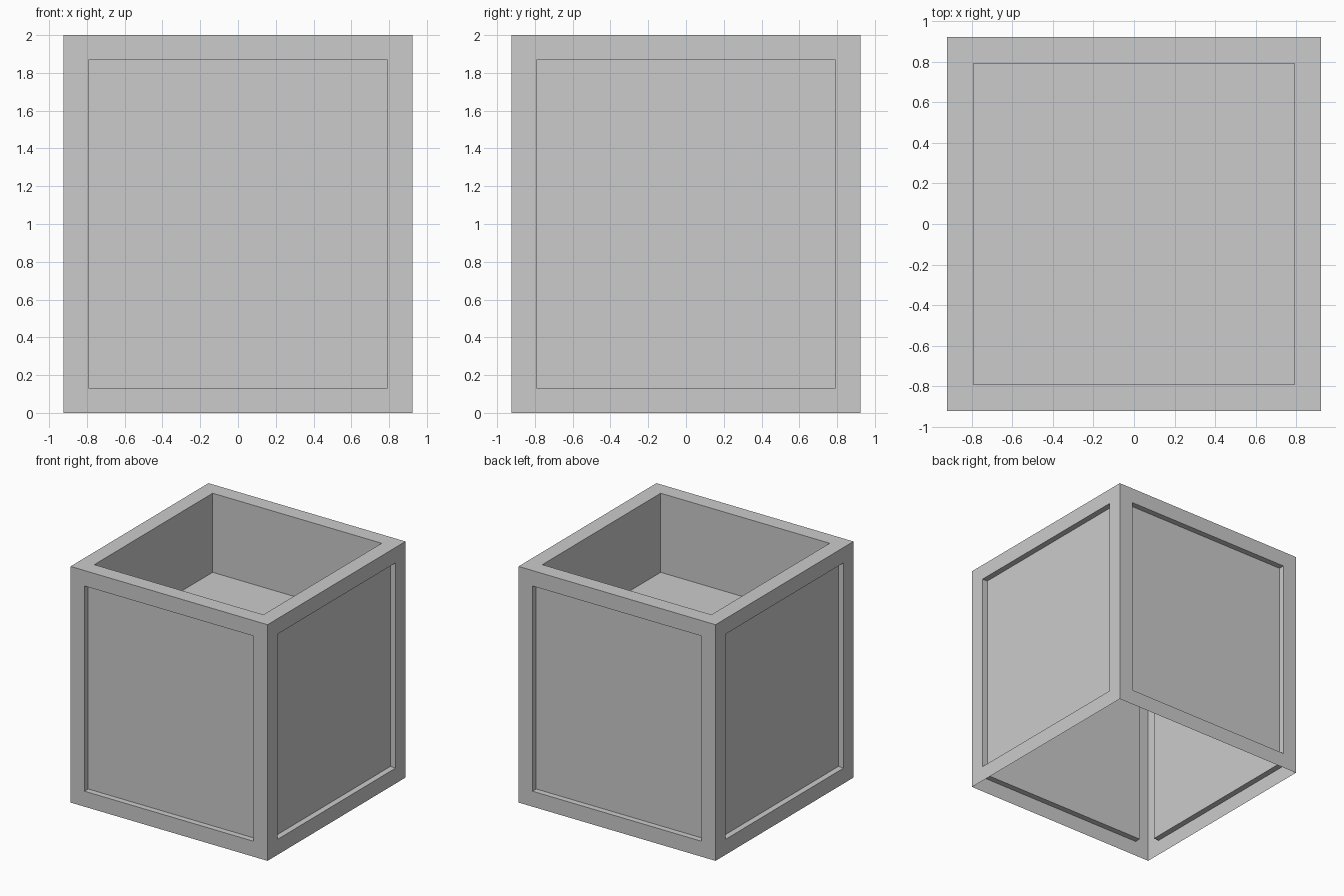
import bpy, bmesh
from mathutils import Matrix, Vector

default = bpy.data.objects.get("Cube")
if default:
    bpy.data.objects.remove(default, do_unlink=True)

HALF, HEIGHT, FRAME = 0.923, 2.0, 0.131
PANEL_DEPTH, WELL_DEPTH = 0.05, 0.67

# Single grey material
grey = bpy.data.materials.new("light_grey")
grey.use_nodes = True
colour = (0.6, 0.6, 0.6, 1)
grey.diffuse_color = colour
grey.node_tree.nodes["Principled BSDF"].inputs["Base Color"].default_value = colour

# Box shell with an open underside
bm = bmesh.new()
size = Matrix.Diagonal((2 * HALF, 2 * HALF, HEIGHT, 1))
bmesh.ops.create_cube(bm, size=1, matrix=Matrix.Translation((0, 0, HEIGHT / 2)) @ size)
bm.normal_update()
underside = [f for f in bm.faces if f.normal.z < -0.9]
bmesh.ops.delete(bm, geom=underside, context='FACES_ONLY')

# Frame around each face, with a shallow panel on the sides and a well on top
panels = list(bm.faces)
bmesh.ops.inset_individual(bm, faces=panels, thickness=FRAME, depth=0, use_even_offset=True)
bm.normal_update()
sunk = bmesh.ops.extrude_discrete_faces(bm, faces=panels)["faces"]
bm.normal_update()
for face in sunk:
    depth = WELL_DEPTH if face.normal.z > 0.9 else PANEL_DEPTH
    bmesh.ops.translate(bm, verts=face.verts[:], vec=Vector(face.normal) * -depth)
bm.normal_update()

mesh = bpy.data.meshes.new("planter_box")
bm.to_mesh(mesh)
bm.free()
mesh.materials.append(grey)
bpy.context.collection.objects.link(bpy.data.objects.new("planter_box", mesh))
